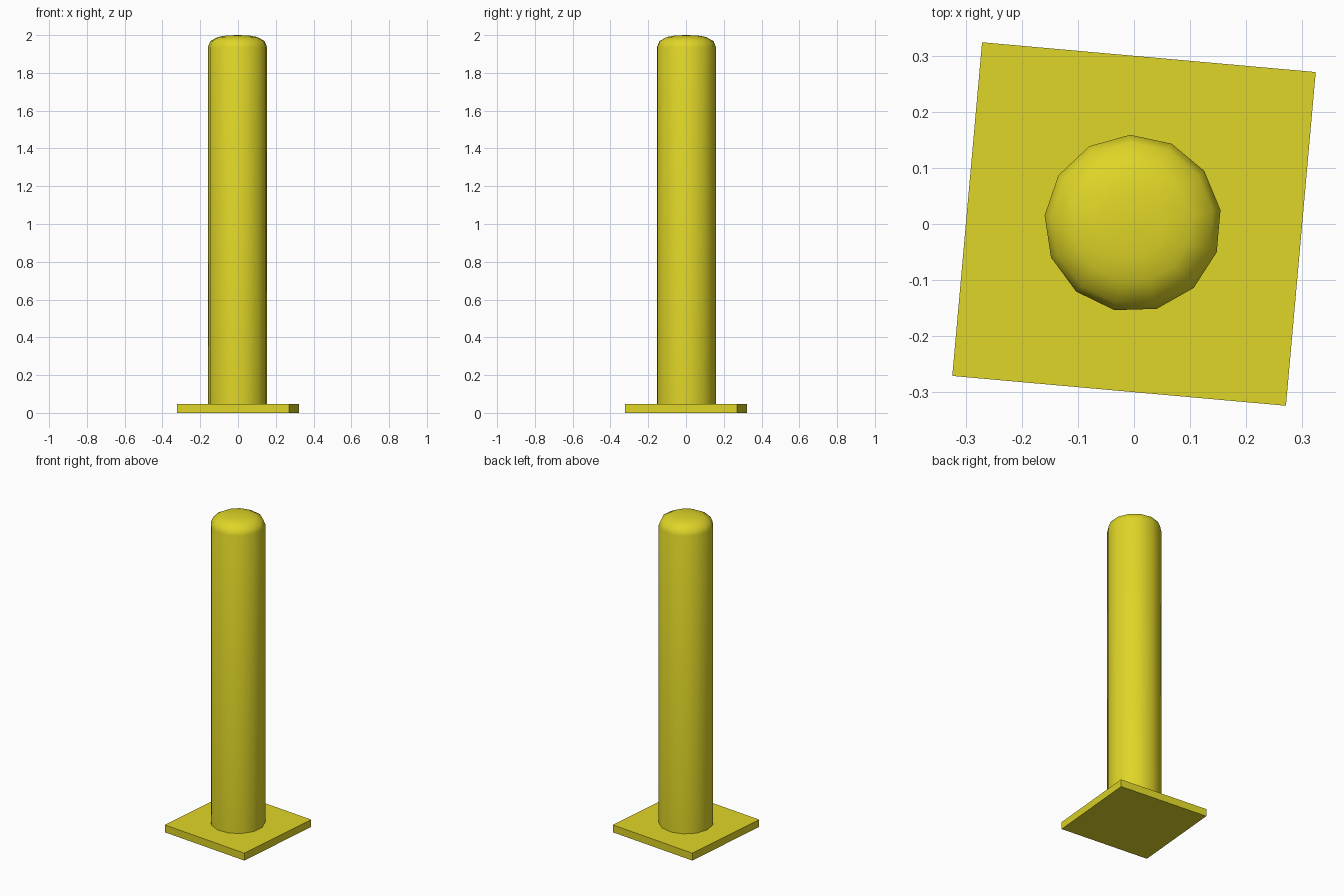
import bpy, bmesh, math

if "Cube" in bpy.data.objects:
    bpy.data.objects.remove(bpy.data.objects["Cube"])

yellow = bpy.data.materials.new("safety_yellow")
yellow.diffuse_color = (0.74, 0.67, 0.02, 1)
yellow.use_nodes = True
yellow.node_tree.nodes["Principled BSDF"].inputs["Base Color"].default_value = yellow.diffuse_color


def add_part(name, bm):
    bmesh.ops.recalc_face_normals(bm, faces=bm.faces)
    mesh = bpy.data.meshes.new(name)
    bm.to_mesh(mesh)
    bm.free()
    mesh.materials.append(yellow)
    obj = bpy.data.objects.new(name, mesh)
    bpy.context.collection.objects.link(obj)
    return obj


# Square base plate, turned slightly
PLATE_H = 0.047
bm = bmesh.new()
bmesh.ops.create_cube(bm, size=1)
bmesh.ops.scale(bm, vec=(0.597, 0.597, PLATE_H), verts=bm.verts)
plate = add_part("base_plate", bm)
plate.location.z = PLATE_H / 2
plate.rotation_euler.z = math.radians(-5.1)

# Thirteen-sided post with a rounded cap
SIDES = 13
PROFILE = [(0.158, PLATE_H), (0.158, 1.935), (0.145, 1.968),
           (0.105, 1.99), (0.06, 1.998)]
bm = bmesh.new()
rings = []
for r, z in PROFILE:
    ring = []
    for i in range(SIDES):
        a = math.radians(91.8) + math.tau * i / SIDES
        ring.append(bm.verts.new((r * math.cos(a), r * math.sin(a), z)))
    rings.append(ring)
tip = bm.verts.new((0, 0, 2.0))
bm.faces.new(rings[0])
for low, high in zip(rings, rings[1:]):
    for i in range(SIDES):
        j = (i + 1) % SIDES
        bm.faces.new((low[i], low[j], high[j], high[i]))
for i in range(SIDES):
    bm.faces.new((rings[-1][i], rings[-1][(i + 1) % SIDES], tip))
post = add_part("post", bm)
post.location = (-0.002, 0.001, 0)

# Smooth the post, keeping its foot edge sharp
bpy.context.view_layer.objects.active = post
post.select_set(True)
bpy.ops.object.shade_smooth_by_angle(angle=math.radians(50))
